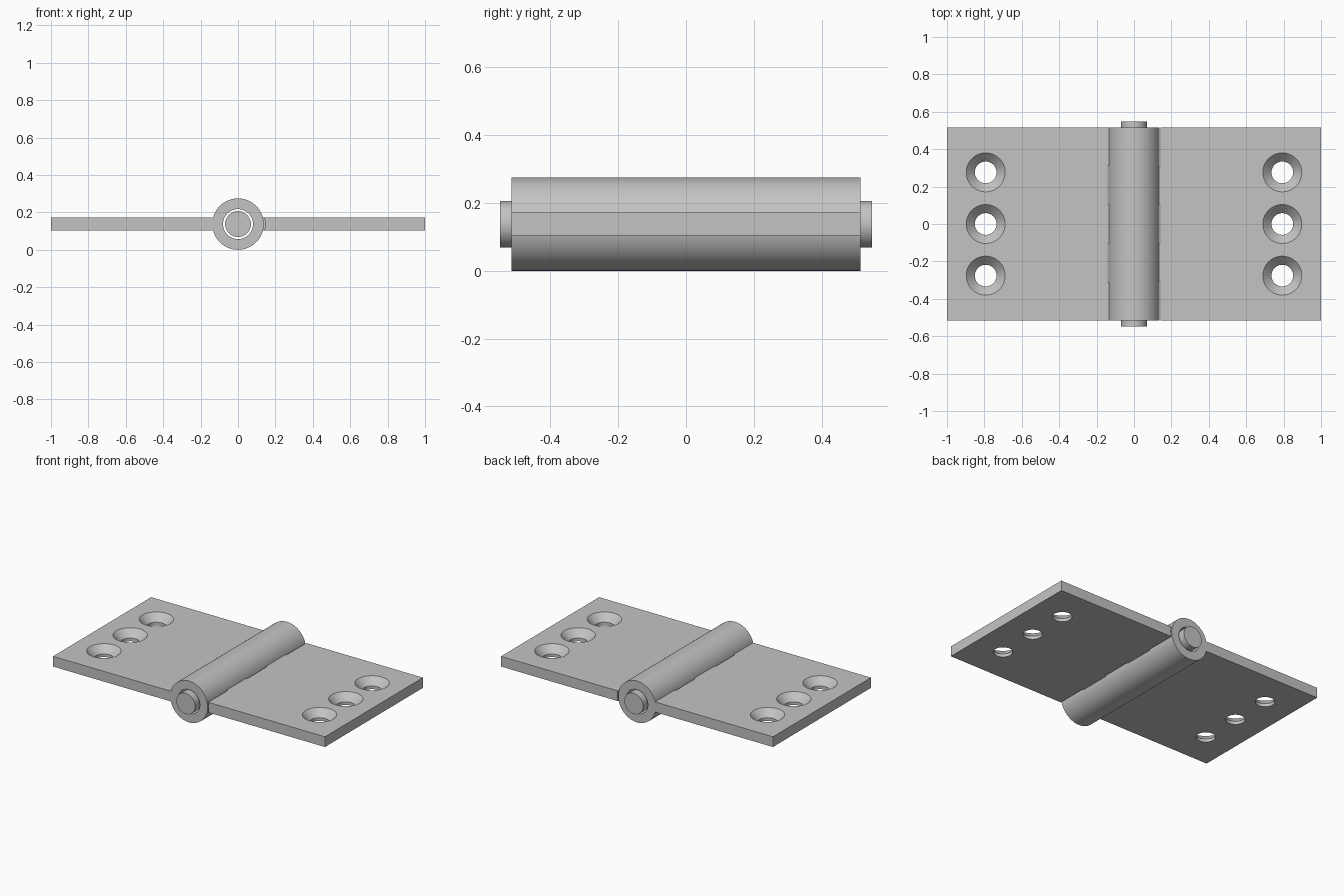
import bpy, bmesh, math
from mathutils import Matrix

cube = bpy.data.objects.get("Cube")
if cube:
    bpy.data.objects.remove(cube, do_unlink=True)

AXIS_Z = 0.1375          # height of the pin axis
BARREL_R, BORE_R, PIN_R = 0.1375, 0.08, 0.069
HALF_LEN, PIN_HALF = 0.515, 0.549
THICK = 0.068
SIDES = 64

steel = bpy.data.materials.new("steel_grey")
steel.use_nodes = True
GREY = (0.55, 0.55, 0.55, 1)
steel.diffuse_color = GREY
steel.node_tree.nodes["Principled BSDF"].inputs["Base Color"].default_value = GREY


def finish(name, bm, matrix):
    """Turn a bmesh into a placed object."""
    bmesh.ops.recalc_face_normals(bm, faces=bm.faces)
    bm.transform(matrix)
    mesh = bpy.data.meshes.new(name)
    bm.to_mesh(mesh)
    bm.free()
    mesh.materials.append(steel)
    obj = bpy.data.objects.new(name, mesh)
    bpy.context.collection.objects.link(obj)
    return obj


def lathe(name, profile, matrix, tube=False):
    """Spin (radius, height) points; close as a tube or cap both ends."""
    bm = bmesh.new()
    rings = []
    for r, h in profile:
        angles = [2 * math.pi * i / SIDES for i in range(SIDES)]
        rings.append([bm.verts.new((r * math.cos(a), r * math.sin(a), h)) for a in angles])
    pairs = list(zip(rings, rings[1:]))
    if tube:
        pairs.append((rings[-1], rings[0]))
    else:
        bm.faces.new(rings[0])
        bm.faces.new(rings[-1])
    for a, b in pairs:
        for i in range(SIDES):
            j = (i + 1) % SIDES
            bm.faces.new((a[i], a[j], b[j], b[i]))
    return finish(name, bm, matrix)


# Places lathed parts along the pin axis (local z becomes y)
ALONG_Y = Matrix.Translation((0, 0, AXIS_Z)) @ Matrix.Rotation(-math.pi / 2, 4, "X")


def combine(obj, other, operation):
    """Apply a boolean and drop the helper."""
    bpy.context.view_layer.objects.active = obj
    mod = obj.modifiers.new(operation.lower(), "BOOLEAN")
    mod.operation = operation
    mod.solver = "EXACT"
    mod.object = other
    bpy.ops.object.modifier_apply(modifier=mod.name)
    bpy.data.objects.remove(other, do_unlink=True)


def smooth(obj):
    bpy.ops.object.select_all(action="DESELECT")
    obj.select_set(True)
    bpy.context.view_layer.objects.active = obj
    bpy.ops.object.shade_smooth_by_angle(angle=math.radians(30))


# Five knuckles share the barrel length
EDGES = [-HALF_LEN, -0.31, -0.104, 0.104, 0.31, HALF_LEN]


def leaf(name, side, own):
    # Flat plate running from inside the barrel wall to the outer edge
    inner, outer = 0.11, 1.0
    bm = bmesh.new()
    bmesh.ops.create_cube(bm, size=1)
    size = Matrix.Diagonal((outer - inner, 2 * HALF_LEN, THICK, 1))
    place = Matrix.Translation((side * (inner + outer) / 2, 0, AXIS_Z))
    obj = finish(name, bm, place @ size)

    # Countersunk screw holes
    top = THICK / 2
    sink = [(0.058, -top - 0.05), (0.058, -top + 0.021), (0.104, top), (0.104, top + 0.05)]
    for y in (-0.276, 0, 0.276):
        spot = Matrix.Translation((side * 0.793, y, AXIS_Z))
        combine(obj, lathe("hole_cutter", sink, spot), "DIFFERENCE")

    # Clearance notches around the other leaf's knuckles
    for k in range(5):
        if k not in own:
            lo = EDGES[k] - (0.05 if k == 0 else 0)
            hi = EDGES[k + 1] + (0.05 if k == 4 else 0)
            notch = lathe("notch_cutter", [(0.145, lo), (0.145, hi)], ALONG_Y)
            combine(obj, notch, "DIFFERENCE")

    # Knuckles that belong to this leaf
    for k in own:
        lo, hi = EDGES[k], EDGES[k + 1]
        ring = [(BORE_R, lo), (BARREL_R, lo), (BARREL_R, hi), (BORE_R, hi)]
        combine(obj, lathe("knuckle", ring, ALONG_Y, tube=True), "UNION")
    smooth(obj)


leaf("right_leaf", -1, (0, 2, 4))
leaf("left_leaf", 1, (1, 3))

# Hinge pin sticking out at both ends
smooth(lathe("hinge_pin", [(PIN_R, -PIN_HALF), (PIN_R, PIN_HALF)], ALONG_Y))
